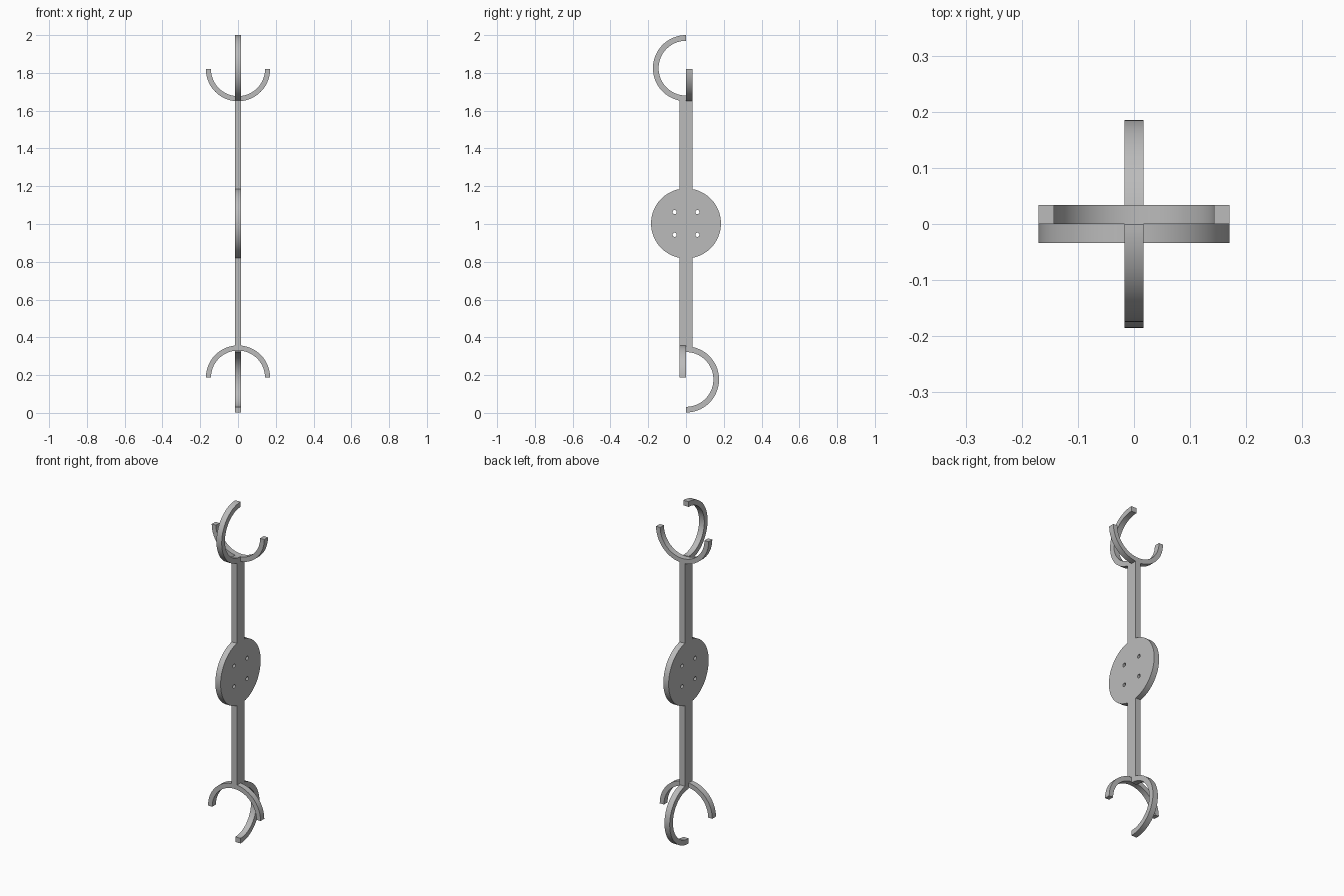
import bpy, bmesh, math
from mathutils import Vector

cube = bpy.data.objects.get("Cube")
if cube:
    bpy.data.objects.remove(cube, do_unlink=True)

grey = bpy.data.materials.new("plain_grey")
grey.use_nodes = True
colour = (0.5, 0.5, 0.5, 1)
grey.diffuse_color = colour
grey.node_tree.nodes["Principled BSDF"].inputs["Base Color"].default_value = colour

THICK = 0.034          # stock thickness of every strip
MID = 1.003            # height of the hub centre


def extrude_outline(name, points, direction):
    """Solid made from a flat closed outline pushed along a direction."""
    bm = bmesh.new()
    face = bm.faces.new([bm.verts.new(p) for p in points])
    result = bmesh.ops.extrude_face_region(bm, geom=[face])
    moved = [v for v in result["geom"] if isinstance(v, bmesh.types.BMVert)]
    bmesh.ops.translate(bm, verts=moved, vec=Vector(direction))
    bmesh.ops.recalc_face_normals(bm, faces=bm.faces)
    mesh = bpy.data.meshes.new(name)
    bm.to_mesh(mesh)
    bm.free()
    obj = bpy.data.objects.new(name, mesh)
    bpy.context.collection.objects.link(obj)
    mesh.materials.append(grey)
    return obj


def smooth(obj):
    bpy.ops.object.select_all(action="DESELECT")
    obj.select_set(True)
    bpy.context.view_layer.objects.active = obj
    bpy.ops.object.shade_smooth_by_angle(angle=math.radians(30))


def arc(radius, start, end, steps):
    angles = [math.radians(start + (end - start) * i / steps) for i in range(steps + 1)]
    return [(radius * math.cos(a), radius * math.sin(a)) for a in angles]


def half_ring(name, outer, inner, start, height, side_on, depth_start):
    """Half ring in the side plane (side_on) or the front plane."""
    flat = arc(outer, start, start + 180, 48) + arc(inner, start + 180, start, 48)
    if side_on:
        points = [(depth_start, u, height + v) for u, v in flat]
        push = (THICK, 0, 0)
    else:
        points = [(u, depth_start, height + v) for u, v in flat]
        push = (0, THICK, 0)
    smooth(extrude_outline(name, points, push))


def disc(name, radius, y, z, half, steps):
    points = [(-half, y + u, z + v) for u, v in arc(radius, 0, 360, steps)[:-1]]
    return extrude_outline(name, points, (2 * half, 0, 0))


# Hub disc with four screw holes
hub = disc("hub_disc", 0.185, 0, MID, THICK / 2, 96)
for y in (-0.06, 0.06):
    for z in (-0.06, 0.06):
        cutter = disc("hole_cutter", 0.011, y, MID + z, THICK, 24)
        cutter.hide_render = True
        cutter.hide_viewport = True
        cut = hub.modifiers.new("screw_hole", "BOOLEAN")
        cut.operation = "DIFFERENCE"
        cut.solver = "EXACT"
        cut.object = cutter
smooth(hub)

# Straight arms above and below the hub
for name, low, high in (("upper_arm", MID + 0.18, 1.655), ("lower_arm", 0.349, MID - 0.18)):
    extrude_outline(name, [(-THICK / 2, y, z) for y, z in
                           ((-THICK, low), (THICK, low), (THICK, high), (-THICK, high))],
                    (THICK, 0, 0))

# Hooks: one side-on and one crosswise at each end
half_ring("upper_side_hook", 0.175, 0.145, 90, 1.825, True, -THICK / 2)
half_ring("upper_cross_hook", 0.17, 0.143, 180, 1.82, False, 0)
half_ring("lower_side_hook", 0.175, 0.145, -90, 0.177, True, -THICK / 2)
half_ring("lower_cross_hook", 0.17, 0.143, 0, 0.187, False, -THICK)
